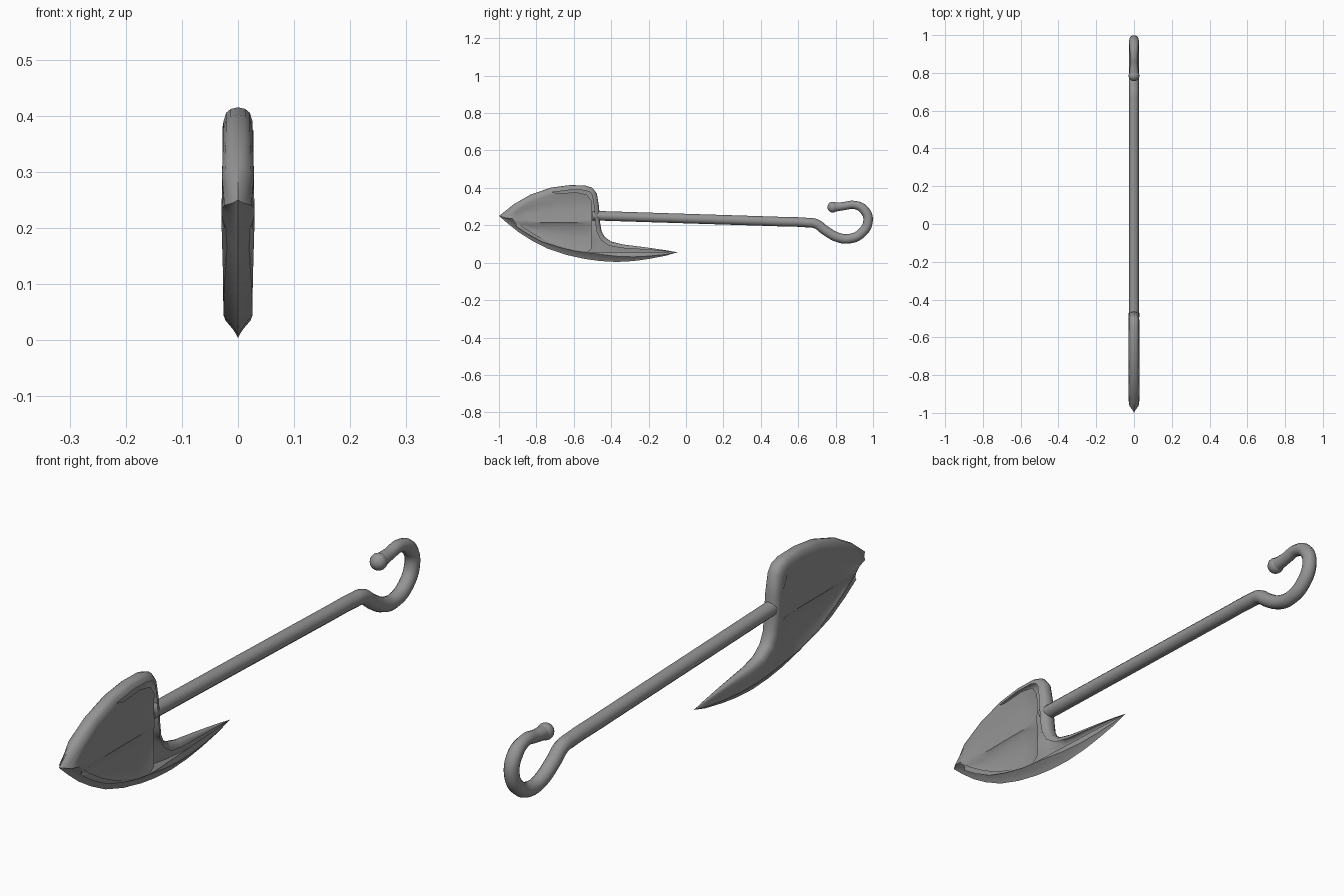
import bpy, bmesh, math
from mathutils import Vector

cube = bpy.data.objects.get("Cube")
if cube:
    bpy.data.objects.remove(cube, do_unlink=True)

steel = bpy.data.materials.new("grey steel")
steel.use_nodes = True
steel.diffuse_color = (0.3, 0.3, 0.3, 1)
steel.node_tree.nodes["Principled BSDF"].inputs["Base Color"].default_value = (0.3, 0.3, 0.3, 1)


def finish(obj, angle):
    obj.data.materials.clear()
    obj.data.materials.append(steel)
    bpy.ops.object.select_all(action='DESELECT')
    obj.select_set(True)
    bpy.context.view_layer.objects.active = obj
    bpy.ops.object.shade_smooth_by_angle(angle=math.radians(angle))


# Blade and barb outline (y, z): over the top, down the back, out along the barb, back underneath
upper = [(-1, .25), (-.92, .313), (-.83, .365), (-.72, .402), (-.62, .415), (-.54, .413), (-.5, .4),
         (-.477, .37), (-.465, .3), (-.46, .22), (-.452, .17), (-.435, .138), (-.40, .113),
         (-.34, .098), (-.2, .08), (-.11, .067)]
lower = [(-.045, .056), (-.11, .037), (-.2, .02), (-.28, .009), (-.37, .004), (-.46, .009), (-.54, .02),
         (-.64, .042), (-.74, .075), (-.82, .116), (-.89, .16), (-.95, .207)]
outline = upper + lower


def half_thickness(y, z):
    body = .026 + .004 * max(0, 1 - abs(z - .23) / .14)
    barb = min(1, max(0, (-.03 - y) / .4))
    return body * barb * min(1, .6 + (y + 1) * 6)


def rim_point(i, depth_up, depth_low):
    """Outline point moved inwards; less so along the slender barb."""
    a, p, b = (Vector(outline[(i + k) % len(outline)]) for k in (-1, 0, 1))
    d = (b - a).normalized()
    inward = Vector((d.y, -d.x))
    depth = depth_up if 0 < i < len(upper) else depth_low
    if p.x > -.42:
        depth *= max(.12, min(1, (-.03 - p.x) / .4))
    return p + inward * depth


# Hollow side panel stations (y, top z, bottom z) with a raised middle ridge
stations = [(-.91, .275, .195), (-.85, .318, .155), (-.77, .35, .112), (-.68, .37, .083),
            (-.59, .377, .062), (-.53, .365, .055), (-.505, .33, .075)]
RIDGE = .216


def panel_column(j):
    y, top, bot = stations[j]
    t = half_thickness(y, .3)
    dip = .009 if 0 < j < len(stations) - 1 else .003
    rows = [(top, t), (top - (top - RIDGE) * .25, t - dip), (top - (top - RIDGE) * .55, t - dip),
            (RIDGE + .012, t - dip * .15), (RIDGE, t),
            (RIDGE - .014, t - dip * 1.1), (bot + (RIDGE - bot) * .5, t - dip * 1.4),
            (bot + (RIDGE - bot) * .2, t - dip), (bot, half_thickness(y, bot))]
    return [(x, y, z) for z, x in rows]


bm = bmesh.new()
n = len(outline)
edge_loop = [bm.verts.new((0, y, z)) for y, z in outline]
for side in (1, -1):
    # rounded top and back, keen lower edge
    loops = [edge_loop]
    for up, low, wu, wl in ((.003, .01, .5, .2), (.010, .021, .82, .5), (.026, .036, 1, 1)):
        ring = []
        for i in range(n):
            p = rim_point(i, up, low)
            w = wu if 0 < i < len(upper) else wl
            ring.append(bm.verts.new((side * w * half_thickness(*p), p.x, p.y)))
        loops.append(ring)
    for a, b in zip(loops, loops[1:]):
        for i in range(n):
            k = (i + 1) % n
            bm.faces.new((a[i], a[k], b[k], b[i]))
    # hollow panel
    grid = [[bm.verts.new((side * x, y, z)) for x, y, z in panel_column(j)] for j in range(len(stations))]
    for c, d in zip(grid, grid[1:]):
        for r in range(len(c) - 1):
            bm.faces.new((c[r], c[r + 1], d[r + 1], d[r]))
    border = grid[0] + [c[-1] for c in grid[1:]] + grid[-1][-2::-1] + [c[0] for c in grid[-2:0:-1]]
    # flat land between the rim and the panel, running on to the barb
    edges = []
    for ring in (loops[-1], border):
        for i in range(len(ring)):
            pair = (ring[i], ring[(i + 1) % len(ring)])
            edges.append(bm.edges.get(pair) or bm.edges.new(pair))
    bmesh.ops.triangle_fill(bm, edges=edges, use_beauty=True, use_dissolve=False, normal=(side, 0, 0))
bmesh.ops.recalc_face_normals(bm, faces=bm.faces)
mesh = bpy.data.meshes.new("barbed_blade")
bm.to_mesh(mesh)
bm.free()
blade = bpy.data.objects.new("barbed_blade", mesh)
bpy.context.collection.objects.link(blade)
finish(blade, 40)

# Shaft with a curled hook handle
path = [(-.5, .252), (0, .236), (.5, .220), (.64, .215), (.695, .208), (.745, .172), (.81, .136),
        (.87, .128), (.935, .155), (.973, .22), (.955, .28), (.90, .309), (.84, .302), (.785, .297)]
curve = bpy.data.curves.new("shaft_and_hook", 'CURVE')
curve.dimensions = '3D'
curve.bevel_depth = .0255
curve.bevel_resolution = 4
curve.resolution_u = 6
curve.use_fill_caps = True
spline = curve.splines.new('BEZIER')
spline.bezier_points.add(len(path) - 1)
for i, (pt, (y, z)) in enumerate(zip(spline.bezier_points, path)):
    pt.co = (0, y, z)
    pt.handle_left_type = pt.handle_right_type = 'AUTO'
    pt.radius = .85 if i in (11, 12) else 1
shaft = bpy.data.objects.new("shaft_and_hook", curve)
bpy.context.collection.objects.link(shaft)
bpy.ops.object.select_all(action='DESELECT')
shaft.select_set(True)
bpy.context.view_layer.objects.active = shaft
bpy.ops.object.convert(target='MESH')
finish(bpy.context.object, 40)

# Rounded knob closing the hook
bpy.ops.mesh.primitive_uv_sphere_add(segments=16, ring_count=10, radius=.029, location=(0, .785, .297))
knob = bpy.context.object
knob.name = "hook_knob"
finish(knob, 60)
